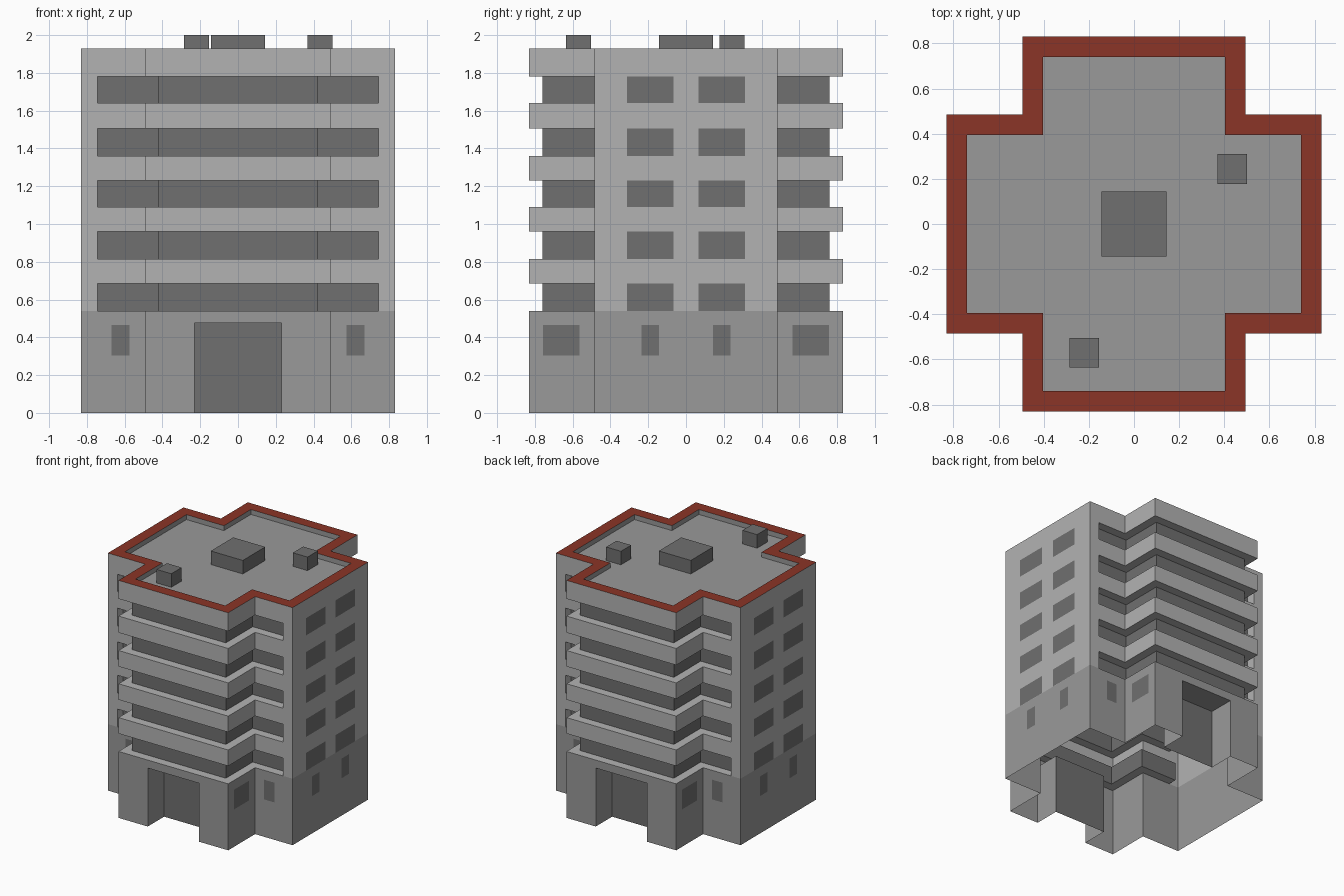
import bpy, bmesh

if "Cube" in bpy.data.objects:
    bpy.data.objects.remove(bpy.data.objects["Cube"])

# Plan sizes: arm reach X/Y, arm half widths A/B, balcony depth T, balcony end E
X = Y = 0.83
A, B, T, E = 0.493, 0.485, 0.07, 0.745
BASE, TOP, DECK = 0.54, 1.93, 1.89
DOOR_W, DOOR_H, DOOR_D = 0.23, 0.475, 0.21
BANDS = [(0.685, 0.815), (0.96, 1.09), (1.23, 1.36), (1.505, 1.64), (1.78, TOP)]
GAPS = [(0.54, 0.685), (0.815, 0.96), (1.09, 1.23), (1.36, 1.505), (1.64, 1.78)]


def material(name, r, g, b):
    m = bpy.data.materials.new(name)
    m.diffuse_color = (r, g, b, 1)
    m.use_nodes = True
    m.node_tree.nodes["Principled BSDF"].inputs["Base Color"].default_value = m.diffuse_color
    return m


LIGHT = material("light_grey", 0.45, 0.45, 0.45)
MID = material("mid_grey", 0.32, 0.32, 0.32)
DARK = material("dark_grey", 0.16, 0.16, 0.16)
RED = material("red", 0.26, 0.035, 0.02)


def build(name, faces, mat):
    bm = bmesh.new()
    for f in faces:
        bm.faces.new([bm.verts.new(p) for p in f])
    bmesh.ops.remove_doubles(bm, verts=bm.verts, dist=0.0005)
    me = bpy.data.meshes.new(name)
    bm.to_mesh(me)
    bm.free()
    me.materials.append(mat)
    ob = bpy.data.objects.new(name, me)
    bpy.context.collection.objects.link(ob)
    return ob


def rot(path):
    return [(-x, -y) for x, y in path]


def wall(path, z0, z1, closed=False):
    ends = path[1:] + path[:1] if closed else path[1:]
    return [[(*p, z0), (*q, z0), (*q, z1), (*p, z1)] for p, q in zip(path, ends)]


def strip(outer, inner, z, up=True):
    faces = []
    for i in range(len(outer) - 1):
        f = [(*p, z) for p in (outer[i], outer[i + 1], inner[i + 1], inner[i])]
        faces.append(f if up else f[::-1])
    return faces


def cross(i):
    x, y, a, b = X - i, Y - i, A - i, B - i
    return [(x, -b), (x, b), (a, b), (a, y), (-a, y), (-a, b),
            (-x, b), (-x, -b), (-a, -b), (-a, -y), (a, -y), (a, -b)]


def front_run(i):
    a, b, y = A - i, B - i, Y - i
    return [(-E, -b), (-a, -b), (-a, -y), (a, -y), (a, -b), (E, -b)]


outline, inner = cross(0), cross(0.09)
run, run_in = front_run(0), front_run(T)

# Ground floor with an entrance notch front and back
half = [(DOOR_W, -Y), (A, -Y), (A, -B), (X, -B), (X, B), (A, B), (A, Y), (DOOR_W, Y)]
notch = [(-DOOR_W, -Y), (-DOOR_W, -Y + DOOR_D), (DOOR_W, -Y + DOOR_D), (DOOR_W, -Y)]
base, doors = wall(outline, DOOR_H, BASE, True), []
for f in (list, rot):
    n = f(notch)
    base += wall(f(half), 0, DOOR_H) + wall(n[:2], 0, DOOR_H) + wall(n[2:], 0, DOOR_H)
    base.append([(*p, DOOR_H) for p in n])
    doors += wall(n[1:3], 0, DOOR_H)
build("ground_floor", base, MID)
build("entrance_doors", doors, DARK)

# Upper floors: projecting bands, end walls and ledges around the recessed glazing
walls, glazing, ledges = [], [], []
side = [(E, -B + T), (E, -B), (X, -B), (X, B), (E, B), (E, B - T)]
for z0, z1 in BANDS:
    walls += wall(outline, z0, z1, True)
for z0, z1 in GAPS:
    for f in (list, rot):
        walls += wall(f(side), z0, z1)
        glazing += wall(f(run_in), z0, z1)
        ledges += strip(f(run), f(run_in), z0)
        ledges += strip(f(run), f(run_in), z1, False)
build("upper_walls", walls, LIGHT)
build("recessed_glazing", glazing, DARK)
build("balcony_ledges", ledges, LIGHT)

# Flush windows
e = 0.002
panes = []
for f in (list, rot):
    for s in (-1, 1):
        y0, y1 = sorted((s * 0.065, s * 0.312))
        for z0, z1 in GAPS:
            panes += wall(f([(X + e, y0), (X + e, y1)]), z0, z1)
        for d, lo, hi in ((X, 0.142, 0.235), (A, 0.565, 0.757)):
            y0, y1 = sorted((s * lo, s * hi))
            panes += wall(f([(d + e, y0), (d + e, y1)]), 0.305, 0.465)
        x0, x1 = sorted((s * 0.575, s * 0.67))
        panes += wall(f([(x0, -B - e), (x1, -B - e)]), 0.305, 0.465)
build("windows", panes, DARK)

# Roof: red parapet cap, parapet inside and deck
build("parapet_cap", strip(outline + outline[:1], inner + inner[:1], TOP), RED)
build("parapet_inside", wall(inner[::-1], DECK, TOP, True), MID)
build("roof_deck", [[(*p, DECK) for p in inner]], MID)

# Rooftop housings
for name, x, y, h in (("stair_housing", 0, 0, 0.144),
                      ("vent_back", 0.435, 0.243, 0.066),
                      ("vent_front", -0.22, -0.57, 0.066)):
    sq = [(x - h, y - h), (x + h, y - h), (x + h, y + h), (x - h, y + h)]
    build(name, wall(sq, DECK, 2.0, True) + [[(*p, 2.0) for p in sq]], DARK)
